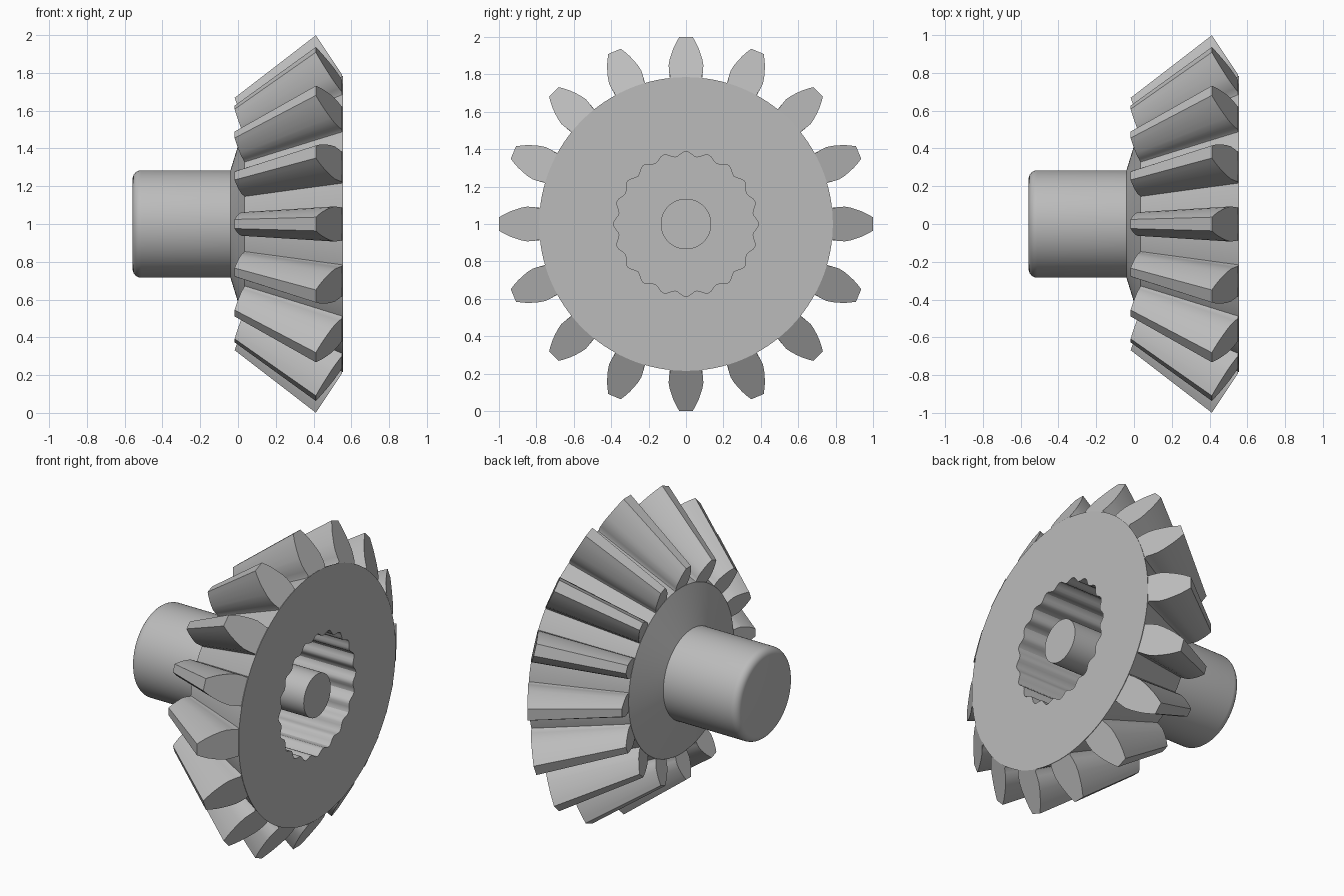
import bpy, bmesh, math
from mathutils import Matrix

if "Cube" in bpy.data.objects:
    bpy.data.objects.remove(bpy.data.objects["Cube"])

TEETH = 16
SCALLOPS = 20
SEGMENTS = SCALLOPS * 8

steel = bpy.data.materials.new("plain grey")
steel.use_nodes = True
grey = (0.5, 0.5, 0.5, 1)
steel.diffuse_color = grey
steel.node_tree.nodes["Principled BSDF"].inputs["Base Color"].default_value = grey


def finish(bm, name):
    bmesh.ops.recalc_face_normals(bm, faces=bm.faces)
    mesh = bpy.data.meshes.new(name)
    bm.to_mesh(mesh)
    bm.free()
    mesh.materials.append(steel)
    obj = bpy.data.objects.new(name, mesh)
    bpy.context.collection.objects.link(obj)
    obj.location.z = 1
    bpy.ops.object.select_all(action='DESELECT')
    obj.select_set(True)
    bpy.context.view_layer.objects.active = obj
    bpy.ops.object.shade_smooth_by_angle(angle=math.radians(28))
    return obj


def ring(bm, x, radius, wave=0.0):
    verts = []
    for i in range(SEGMENTS):
        a = 2 * math.pi * i / SEGMENTS
        r = radius + wave * math.cos(SCALLOPS * a)
        verts.append(bm.verts.new((x, r * math.sin(a), r * math.cos(a))))
    return verts


def bridge(bm, a, b):
    for i in range(len(a)):
        j = (i + 1) % len(a)
        bm.faces.new((a[i], a[j], b[j], b[i]))


# Body: rounded hub, cone, root surface, back face, scalloped bore and centre pin
HUB_R, HUB_END, ROUND = 0.284, -0.558, 0.045
profile = []
for k in range(7):
    t = math.pi / 2 * k / 6
    profile.append((HUB_END + ROUND * (1 - math.sin(t)),
                    HUB_R - ROUND * (1 - math.cos(t)), 0))
profile.reverse()
profile += [(-0.04, HUB_R, 0), (0.034, 0.525, 0), (0.555, 0.785, 0),
            (0.555, 0.374, 0.013), (0.0, 0.374, 0.013),
            (0.0, 0.135, 0), (0.555, 0.135, 0)]
bm = bmesh.new()
rings = [ring(bm, *p) for p in profile]
for a, b in zip(rings, rings[1:]):
    bridge(bm, a, b)
bm.faces.new(rings[0])
bm.faces.new(rings[-1])
finish(bm, "gear_body")

# Teeth: (height from root to tip, half width) of one flank, tapered to the hub
flank = [(-0.07, 0.09), (0.03, 0.085), (0.14, 0.09), (0.3, 0.093), (0.45, 0.087),
         (0.6, 0.077), (0.75, 0.065), (0.88, 0.051), (1.0, 0.036)]
outline = [(h, w) for h, w in flank] + [(h, -w) for h, w in reversed(flank)]


def tooth_end(bm, root, tip, scale, turn):
    verts = []
    for h, w in outline:
        x = root[0] + (tip[0] - root[0]) * max(h, 0)
        if h < 0:
            x = root[0] + (0.006 if scale < 1 else -0.006)
        r = root[1] + (tip[1] - root[1]) * h
        verts.append(bm.verts.new(turn @ Matrix.Translation((x, w * scale, r)).translation))
    return verts


bm = bmesh.new()
for i in range(TEETH):
    turn = Matrix.Rotation(2 * math.pi * i / TEETH, 4, 'X')
    outer = tooth_end(bm, (0.555, 0.785), (0.412, 0.999), 1, turn)
    inner = tooth_end(bm, (0.034, 0.525), (-0.018, 0.668), 0.67, turn)
    bridge(bm, outer, inner)
    bm.faces.new(outer)
    bm.faces.new(inner)
finish(bm, "gear_teeth")
